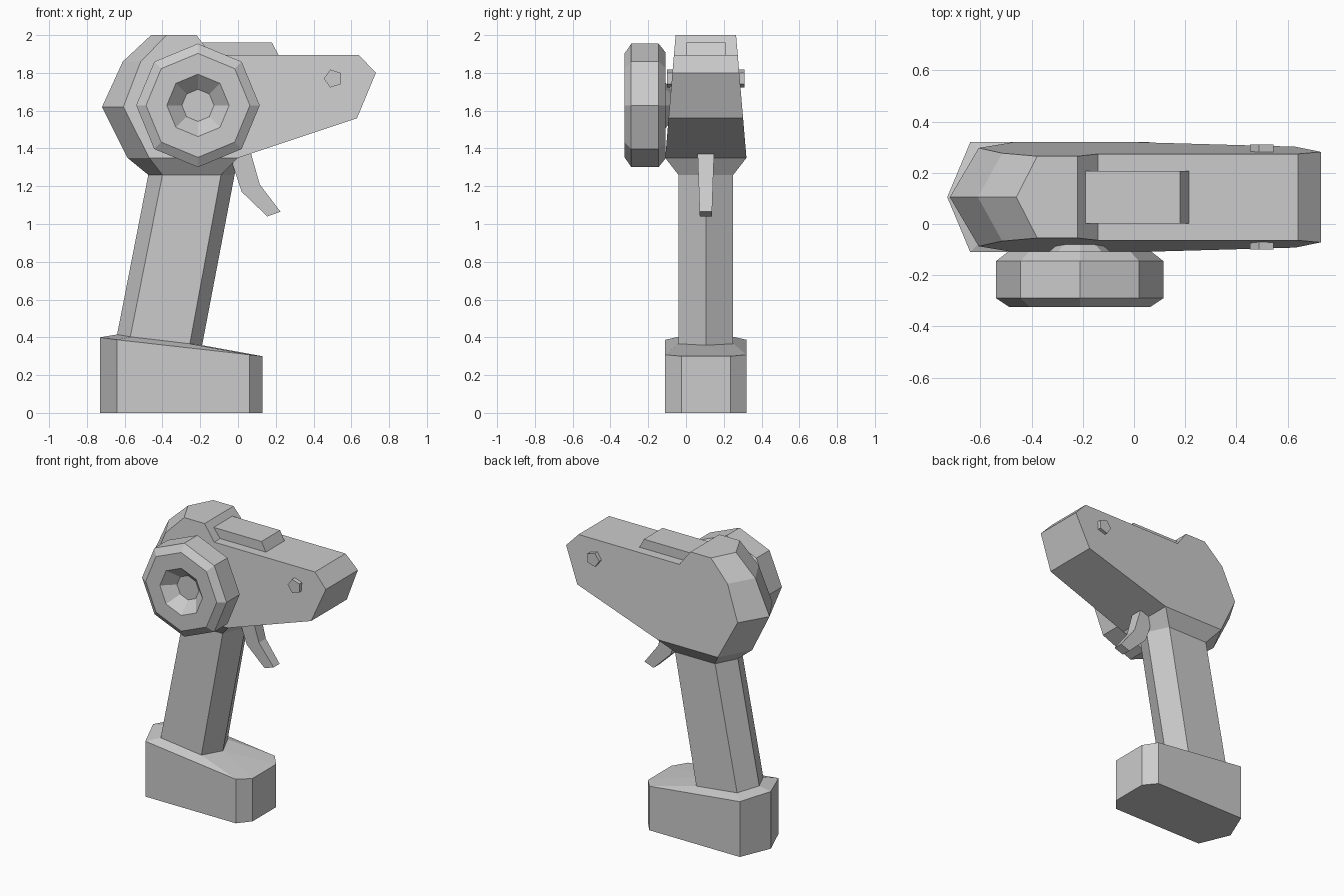
import bpy, bmesh, math

cube = bpy.data.objects.get("Cube")
if cube:
    bpy.data.objects.remove(cube, do_unlink=True)

MID = 0.105  # the plane of symmetry of everything but the wheel

grey = bpy.data.materials.new("plain grey")
grey.use_nodes = True
grey.diffuse_color = (0.6, 0.6, 0.6, 1)
grey.node_tree.nodes["Principled BSDF"].inputs["Base Color"].default_value = (0.6, 0.6, 0.6, 1)


def loft(name, rings, cap_start=True, cap_end=True):
    """Join equal-length rings of points into one flat-shaded skin."""
    bm = bmesh.new()
    loops = [[bm.verts.new(p) for p in ring] for ring in rings]
    for a, b in zip(loops, loops[1:]):
        for i in range(len(a)):
            j = (i + 1) % len(a)
            bm.faces.new((a[i], a[j], b[j], b[i]))
    if cap_start:
        bm.faces.new(loops[0])
    if cap_end:
        bm.faces.new(loops[-1])
    bmesh.ops.remove_doubles(bm, verts=bm.verts, dist=0.0005)
    bmesh.ops.dissolve_limit(bm, angle_limit=0.01, verts=bm.verts, edges=bm.edges)
    bmesh.ops.recalc_face_normals(bm, faces=bm.faces)
    mesh = bpy.data.meshes.new(name)
    bm.to_mesh(mesh)
    bm.free()
    mesh.materials.append(grey)
    obj = bpy.data.objects.new(name, mesh)
    bpy.context.collection.objects.link(obj)
    return obj


def slab(name, profile, half_width):
    """Extrude an x-z profile both ways from the middle; width depends on z."""
    return loft(name, [[(x, MID + s * half_width(z), z) for x, z in profile] for s in (-1, 1)])


def turned(name, x, z, sides, profile, start=0.0):
    """Polygonal turning about the y direction; profile is (radius, y)."""
    turns = [start + 2 * math.pi * i / sides for i in range(sides)]
    return loft(name, [[(x + r * math.cos(t), y, z + r * math.sin(t)) for t in turns]
                       for r, y in profile])


def outline(back, back_side, front_side, front, half, front_half=0.0):
    """Plan outline with a pointed back; each position is (x, z)."""
    def at(p, dy):
        return (p[0], MID + dy, p[1])
    return [at(back, 0), at(back_side, -half), at(front_side, -half), at(front, -front_half),
            at(front, front_half), at(front_side, half), at(back_side, half)]


# Foot, its sloping top drawn in to the grip
foot_top = outline((-0.73, 0.40), (-0.64, 0.387), (0.06, 0.308), (0.13, 0.30), 0.215, 0.13)
foot_bottom = [(x, y, 0) for x, y, z in foot_top]
grip_low = outline((-0.64, 0.415), (-0.57, 0.403), (-0.255, 0.366), (-0.19, 0.358), 0.145)
loft("foot", [foot_bottom, foot_top, grip_low], cap_end=False)

# Grip with a flared collar under the body
grip_high = outline((-0.475, 1.26), (-0.40, 1.26), (-0.09, 1.26), (-0.018, 1.26), 0.145)
collar = outline((-0.585, 1.35), (-0.47, 1.35), (0, 1.35), (0, 1.35), 0.215)
loft("grip", [grip_low, grip_high, collar], cap_start=False, cap_end=False)


# Body, with sides leaning in and a ridge down the rounded back
def body_half(z):
    return 0.16 + (2 - z) * 0.0846


back_side = [(-0.47, 1.35), (-0.607, 1.62), (-0.515, 1.86), (-0.378, 2.0)]
back_ridge = [(-0.585, 1.35), (-0.72, 1.62), (-0.61, 1.86), (-0.46, 2.0)]
nose = [(-0.22, 2.0), (-0.14, 1.895), (0.64, 1.895), (0.73, 1.80), (0.63, 1.56), (0, 1.35)]
side = back_side + nose
loft("body", [[(x, MID - body_half(z), z) for x, z in side],
              [(x, MID, z) for x, z in back_ridge + nose],
              [(x, MID + body_half(z), z) for x, z in side]])

# Raised panel on top
slab("top_panel", [(-0.19, 1.88), (-0.19, 1.96), (0.18, 1.96), (0.217, 1.89), (0.217, 1.88)],
     lambda z: 0.103)

# Trigger
slab("trigger", [(-0.03, 1.32), (-0.02, 1.37), (0.07, 1.37), (0.115, 1.21),
                 (0.225, 1.065), (0.155, 1.04), (0.02, 1.17)],
     lambda z: 0.032 + (z - 1.04) * 0.035)

# Side studs
for label, sign in (("right", -1), ("left", 1)):
    turned(label + "_stud", 0.504, 1.77, 5,
           [(0.05, MID + sign * 0.15), (0.05, MID + sign * 0.205)], math.pi)

# Steering wheel with a sunken centre, and its hub
turned("wheel", -0.212, 1.628, 8,
       [(0.12, -0.108), (0.28, -0.108), (0.327, -0.145), (0.327, -0.29),
        (0.275, -0.325), (0.165, -0.325), (0.085, -0.25)])
turned("wheel_hub", -0.212, 1.628, 8, [(0.12, -0.108), (0.075, -0.07), (0.075, 0)])
